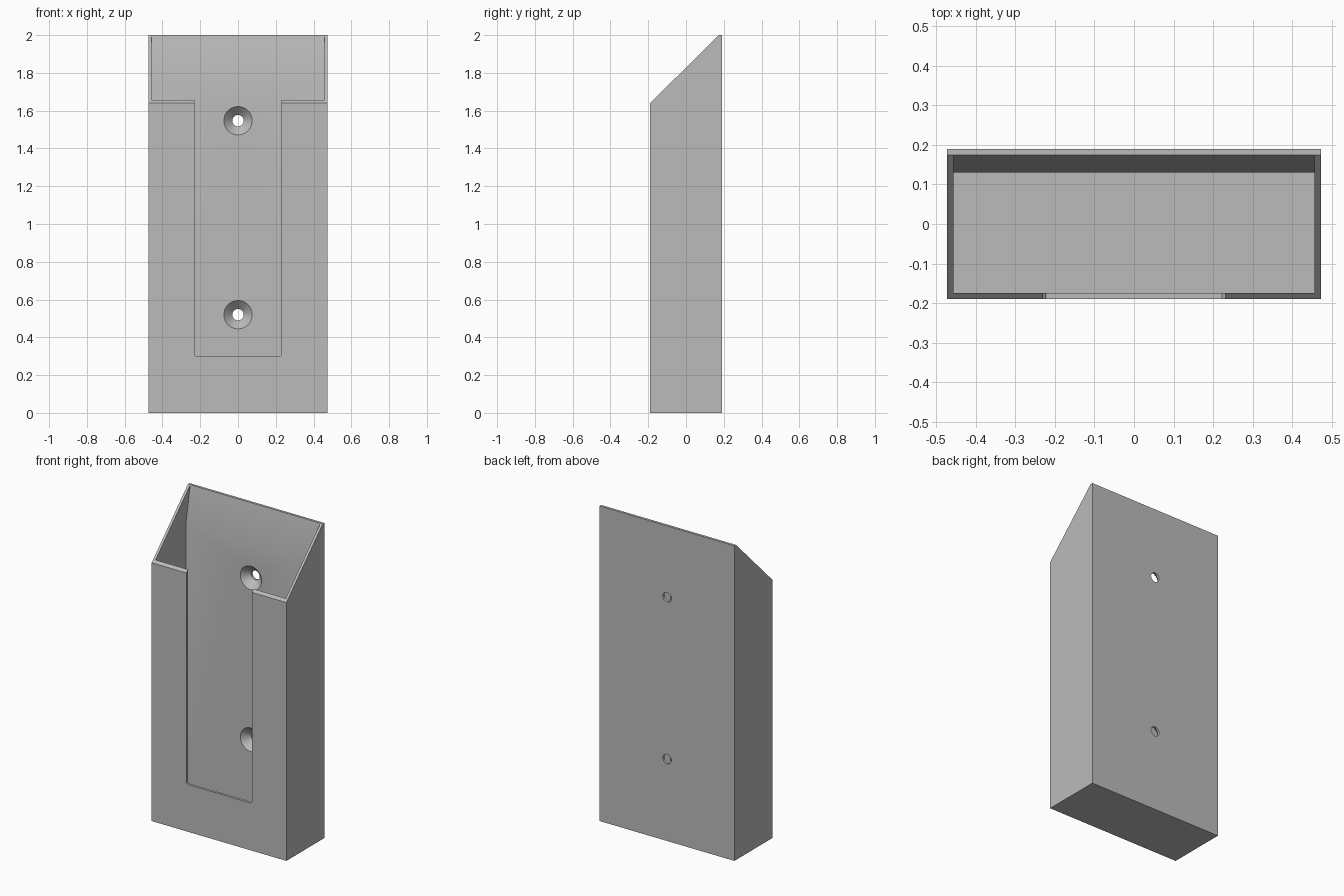
import bpy
import bmesh
from math import pi
from mathutils import Matrix, Vector

cube = bpy.data.objects.get("Cube")
if cube:
    bpy.data.objects.remove(cube, do_unlink=True)

HALF_W, HALF_D, HEIGHT = 0.473, 0.19, 2.0
WALL = 0.016
FRONT_Z = 1.64                 # height of the front wall under the sloped rim
BACK_FACE = 0.13               # inner face of the thick back plate
SCREW_HEIGHTS = (0.52, 1.547)

grey = bpy.data.materials.new("plain grey")
grey.use_nodes = True
grey.diffuse_color = (0.5, 0.5, 0.5, 1)
grey.node_tree.nodes["Principled BSDF"].inputs["Base Color"].default_value = (0.5, 0.5, 0.5, 1)


def finish(bm, name):
    bmesh.ops.recalc_face_normals(bm, faces=bm.faces)
    mesh = bpy.data.meshes.new(name)
    bm.to_mesh(mesh)
    bm.free()
    obj = bpy.data.objects.new(name, mesh)
    bpy.context.collection.objects.link(obj)
    mesh.materials.append(grey)
    return obj


def prism(name, points, offset):
    """Extrude a closed outline along an offset."""
    bm = bmesh.new()
    face = bm.faces.new([bm.verts.new(p) for p in points])
    moved = bmesh.ops.extrude_face_region(bm, geom=[face])["geom"]
    verts = [g for g in moved if isinstance(g, bmesh.types.BMVert)]
    bmesh.ops.translate(bm, verts=verts, vec=Vector(offset))
    return finish(bm, name)


def side_prism(name, profile, half):
    return prism(name, [(-half, y, z) for y, z in profile], (2 * half, 0, 0))


def cone(name, z, y0, y1, r0, r1):
    """Round cutter running front to back."""
    bm = bmesh.new()
    place = Matrix.Translation((0, (y0 + y1) / 2, z)) @ Matrix.Rotation(-pi / 2, 4, "X")
    bmesh.ops.create_cone(bm, cap_ends=True, segments=48, radius1=r0, radius2=r1,
                          depth=y1 - y0, matrix=place)
    return finish(bm, name)


def cut(target, cutter):
    mod = target.modifiers.new(cutter.name, "BOOLEAN")
    mod.operation = "DIFFERENCE"
    mod.solver = "EXACT"
    mod.object = cutter
    cutter.hide_render = True
    bpy.context.view_layer.objects.active = target
    bpy.ops.object.modifier_apply(modifier=mod.name)
    bpy.data.objects.remove(cutter, do_unlink=True)


# Outer shell with the sloped top
rim_y = HALF_D - WALL
holder = side_prism("wall_holder", [
    (-HALF_D, 0), (HALF_D, 0), (HALF_D, HEIGHT), (rim_y, HEIGHT), (-HALF_D, FRONT_Z)], HALF_W)

# Inner pocket, with the back plate thinning towards its top edge
cut(holder, side_prism("pocket_cutter", [
    (-HALF_D + WALL, WALL), (BACK_FACE, WALL), (BACK_FACE, 1.765),
    (rim_y, HEIGHT), (rim_y, HEIGHT + 0.1), (-HALF_D + WALL, HEIGHT + 0.1)], HALF_W - WALL))

# Front slot with eased lower corners
s, low, ease = 0.23, 0.3, 0.008
outline = [(-s, HEIGHT), (-s, low + ease), (-s + ease, low),
           (s - ease, low), (s, low + ease), (s, HEIGHT)]
cut(holder, prism("slot_cutter", [(x, -0.3, z) for x, z in outline], (0, 0.3, 0)))

# Countersunk screw holes through the back plate
for z in SCREW_HEIGHTS:
    cut(holder, cone("screw_hole_cutter", z, 0.05, 0.25, 0.03, 0.03))
    cut(holder, cone("countersink_cutter", z, BACK_FACE - 0.005, 0.175, 0.08, 0.03))

# Crisp walls, smooth screw holes
bpy.ops.object.select_all(action="DESELECT")
holder.select_set(True)
bpy.context.view_layer.objects.active = holder
bpy.ops.object.shade_smooth_by_angle(angle=pi / 6)
